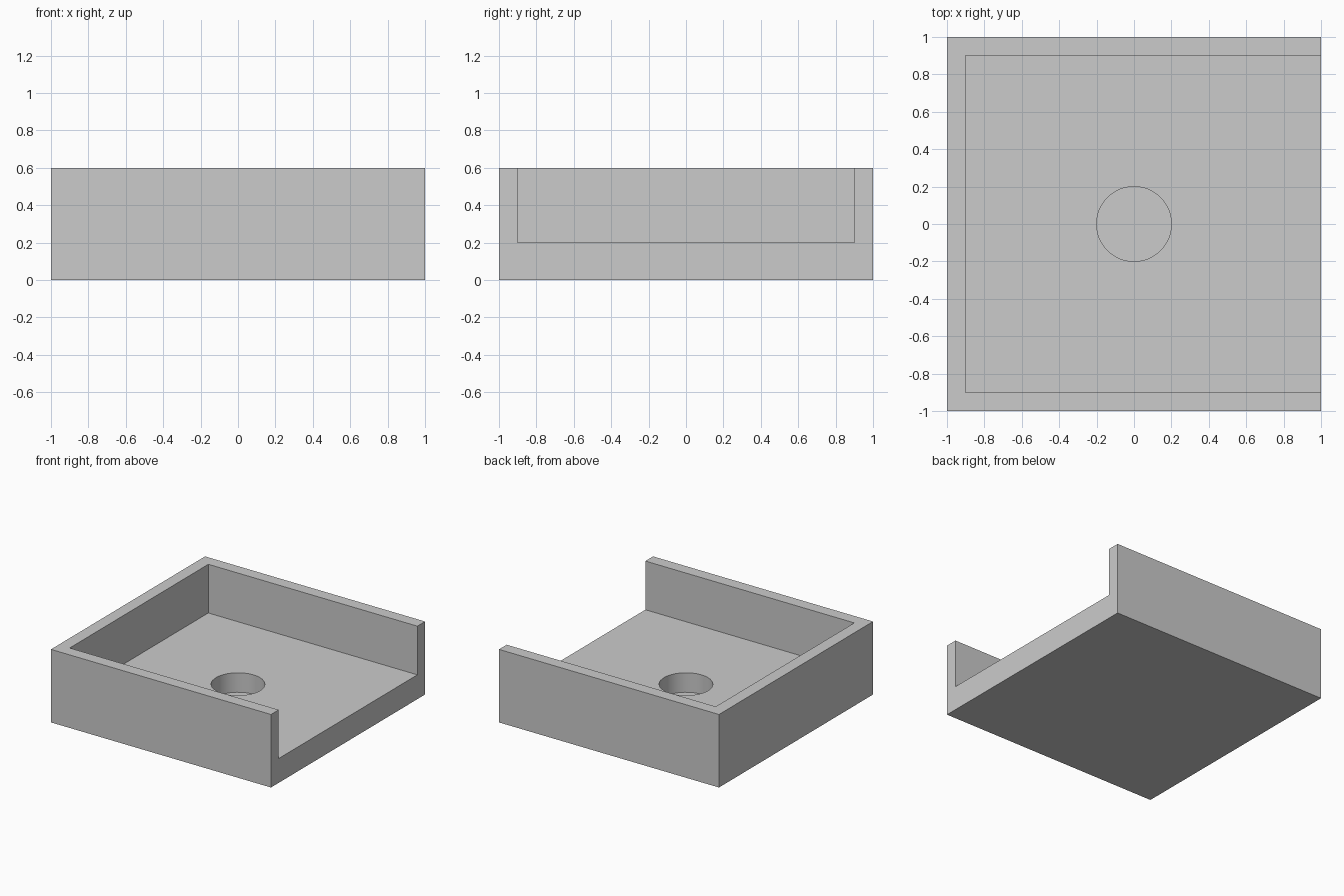
import bpy

if "Cube" in bpy.data.objects:
    bpy.data.objects.remove(bpy.data.objects["Cube"])


def box(name, lo, hi):
    size = [b - a for a, b in zip(lo, hi)]
    mid = [(a + b) / 2 for a, b in zip(lo, hi)]
    bpy.ops.mesh.primitive_cube_add(size=1, location=mid)
    ob = bpy.context.object
    ob.name = name
    ob.scale = size
    bpy.ops.object.transform_apply(location=True, rotation=False, scale=True)
    return ob


def cut(target, cutter):
    mod = target.modifiers.new(cutter.name, 'BOOLEAN')
    mod.operation = 'DIFFERENCE'
    mod.solver = 'EXACT'
    mod.object = cutter
    bpy.context.view_layer.objects.active = target
    bpy.ops.object.modifier_apply(modifier=mod.name)
    bpy.data.objects.remove(cutter)


FLOOR, HEIGHT, WALL = 0.2, 0.6, 0.1
HOLE_RADIUS, HOLE_DEPTH = 0.2, 0.16

# Solid block for the tray
tray = box("tray", (-1, -1, 0), (1, 1, HEIGHT))

# Hollow, open at the top and on the right side
cut(tray, box("hollow_cutter", (-1 + WALL, -1 + WALL, FLOOR),
              (1.2, 1 - WALL, HEIGHT + 0.2)))

# Round blind recess in the floor
bottom = FLOOR - HOLE_DEPTH
bpy.ops.mesh.primitive_cylinder_add(vertices=48, radius=HOLE_RADIUS, depth=0.4,
                                    location=(0, 0, bottom + 0.2))
recess = bpy.context.object
recess.name = "recess_cutter"
cut(tray, recess)

# Smooth the recess wall, keep every corner crisp
bpy.ops.object.select_all(action='DESELECT')
tray.select_set(True)
bpy.context.view_layer.objects.active = tray
bpy.ops.object.shade_smooth_by_angle()
